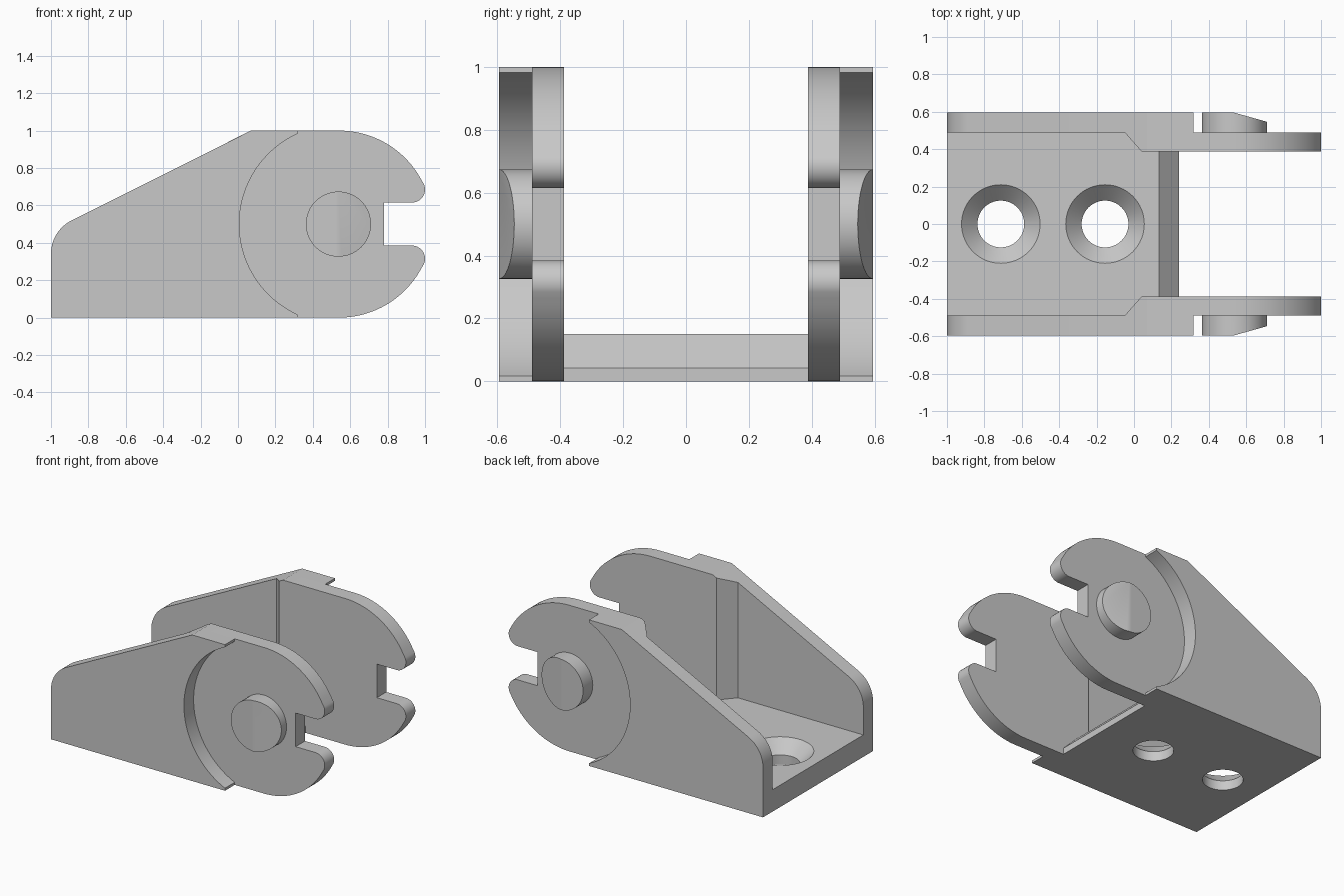
import bpy, bmesh
from math import radians, cos, sin

cube = bpy.data.objects.get("Cube")
if cube:
    bpy.data.objects.remove(cube, do_unlink=True)

# One plain grey for the whole bracket
grey = bpy.data.materials.new("plain grey")
grey.use_nodes = True
colour = (0.58, 0.58, 0.58, 1)
grey.diffuse_color = colour
grey.node_tree.nodes["Principled BSDF"].inputs["Base Color"].default_value = colour

INNER, MIDDLE, OUTER = 0.388, 0.49, 0.595   # layers of each cheek, from the centre line
PIN_X, PIN_Z = 0.537, 0.5
JOG_X, SLOPE = -0.05, 0.5


def arc(cx, cz, r, start, end, steps):
    """Points of an arc, angles in degrees."""
    angles = [radians(start + (end - start) * i / steps) for i in range(steps + 1)]
    return [(cx + r * cos(a), cz + r * sin(a)) for a in angles]


def slope_z(x):
    """Height of the sloping top edge."""
    return 1 + SLOPE * (x - 0.07)


def prism(points, y0, y1):
    """Extrude an x-z outline from y0 to y1."""
    bm = bmesh.new()
    face = bm.faces.new([bm.verts.new((x, y0, z)) for x, z in points])
    new = bmesh.ops.extrude_face_region(bm, geom=[face])["geom"]
    moved = [v for v in new if isinstance(v, bmesh.types.BMVert)]
    bmesh.ops.translate(bm, verts=moved, vec=(0, y1 - y0, 0))
    return bm


def finish(bm, name, side=1):
    """Turn a bmesh into a shaded object, mirrored in y when side is -1."""
    for v in bm.verts:
        v.co.y *= side
    bmesh.ops.recalc_face_normals(bm, faces=bm.faces[:])
    mesh = bpy.data.meshes.new(name)
    bm.to_mesh(mesh)
    bm.free()
    mesh.materials.append(grey)
    obj = bpy.data.objects.new(name, mesh)
    bpy.context.collection.objects.link(obj)
    shade(obj)
    return obj


def shade(obj):
    bpy.ops.object.select_all(action="DESELECT")
    obj.select_set(True)
    bpy.context.view_layer.objects.active = obj
    bpy.ops.object.shade_smooth_by_angle(angle=radians(25))


# Outer wall: sloping top, rounded rear corner, round recess at the front
wall_outline = ([(-1, 0), (0.318, 0)]
                + arc(PIN_X, PIN_Z, 0.53, 245.6, 114.4, 48)
                + [(0.318, 1), (0.07, 1)]
                + arc(-0.8, 0.341, 0.2, 116.6, 180, 12))

# Jaw plate: round nose with a slot between two rounded tips
upper_jaw = ([(0.78, 0.615)]
             + arc(0.93, 0.685, 0.07, -90, 25.4, 14)
             + arc(0.54, 0.5, 0.5, 25.4, 90, 24)[1:])
lower_jaw = [(x, 1 - z) for x, z in reversed(upper_jaw)]
jaw_outline = [(JOG_X, 0)] + lower_jaw + upper_jaw + [(0.07, 1), (JOG_X, slope_z(JOG_X))]

for label, side in (("front", -1), ("back", 1)):
    finish(prism(wall_outline, MIDDLE, OUTER), label + "_wall", side)

    # The rear end of the jaw plate is chamfered into the wall
    jaw = prism(jaw_outline, MIDDLE, INNER)
    for v in jaw.verts:
        if v.co.x < 0 and v.co.y < MIDDLE - 0.01:
            v.co.x = 0.04
            if v.co.z > 0.5:
                v.co.z = slope_z(0.04)
    finish(jaw, label + "_jaw", side)

    # Pivot pin: half of its end face slopes down towards the nose
    pin = prism(arc(PIN_X, PIN_Z, 0.174, 0, 354.375, 63), MIDDLE, OUTER)
    cap = [v for v in pin.verts if v.co.y > OUTER - 0.01]
    ends = [max(cap, key=lambda v: v.co.z), min(cap, key=lambda v: v.co.z)]
    bmesh.ops.connect_verts(pin, verts=ends)
    for v in cap:
        v.co.y -= max(0, v.co.x - PIN_X) * 0.28
    finish(pin, label + "_pin", side)

# Floor: follows the jogged walls, with a chamfered front edge
plan = [(-1, MIDDLE), (JOG_X, MIDDLE), (0.04, INNER), (0.24, INNER)]
plan += [(x, -y) for x, y in reversed(plan)]
bm = bmesh.new()
base = bm.faces.new([bm.verts.new((x, y, 0)) for x, y in plan])
new = bmesh.ops.extrude_face_region(bm, geom=[base])["geom"]
bmesh.ops.translate(bm, verts=[v for v in new if isinstance(v, bmesh.types.BMVert)],
                    vec=(0, 0, 0.15))
bmesh.ops.recalc_face_normals(bm, faces=bm.faces[:])
lip = [e for e in bm.edges if all(v.co.x > 0.2 and v.co.z > 0.1 for v in e.verts)]
bmesh.ops.bevel(bm, geom=lip, offset=0.107, segments=1, affect="EDGES")
floor = finish(bm, "floor")

# Countersunk screw holes, cut with a lathed plug
for x in (-0.712, -0.155):
    bm = bmesh.new()
    profile = [(0.125, -0.1), (0.125, 0.065), (0.21, 0.15), (0.21, 0.3)]
    rings = [[bm.verts.new((x + px, py, z)) for px, py in arc(0, 0, r, 0, 354.375, 63)]
             for r, z in profile]
    for low, high in zip(rings, rings[1:]):
        for i in range(64):
            j = (i + 1) % 64
            bm.faces.new((low[i], low[j], high[j], high[i]))
    bm.faces.new(rings[0])
    bm.faces.new(rings[-1])
    cutter = finish(bm, "hole_cutter")
    cutter.hide_render = True
    cut = floor.modifiers.new("screw_hole", "BOOLEAN")
    cut.operation = "DIFFERENCE"
    cut.solver = "EXACT"
    cut.object = cutter
    bpy.context.view_layer.objects.active = floor
    bpy.ops.object.modifier_apply(modifier=cut.name)
    bpy.data.objects.remove(cutter, do_unlink=True)
shade(floor)
